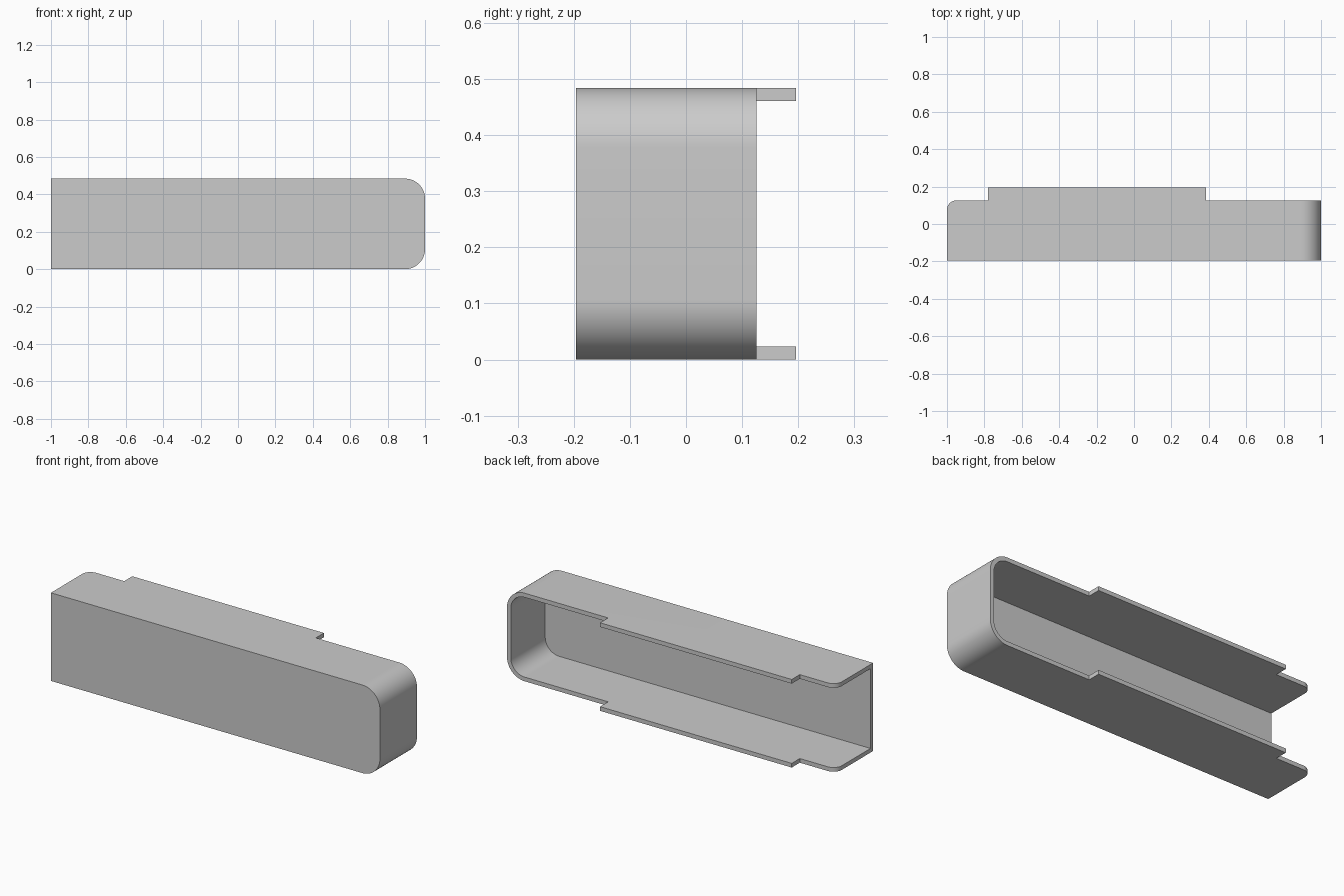
import bpy, bmesh
from math import radians, sin, cos
from mathutils import Vector

if "Cube" in bpy.data.objects:
    bpy.data.objects.remove(bpy.data.objects["Cube"])

HEIGHT, WALL, RADIUS = 0.484, 0.023, 0.107
FRONT, BACK, RIM = -0.196, 0.196, 0.126

grey = bpy.data.materials.new("light grey")
grey.use_nodes = True
grey.diffuse_color = (0.6, 0.6, 0.6, 1)
grey.node_tree.nodes["Principled BSDF"].inputs["Base Color"].default_value = grey.diffuse_color


def arc(cx, cy, r, start, end, steps=16):
    angles = [radians(start + (end - start) * i / steps) for i in range(steps + 1)]
    return [(cx + r * cos(a), cy + r * sin(a)) for a in angles]


def prism(name, outline, offset, direction):
    """Extrude a closed list of 3D points into a solid."""
    bm = bmesh.new()
    face = bm.faces.new([bm.verts.new(Vector(p) + Vector(offset)) for p in outline])
    moved = bmesh.ops.extrude_face_region(bm, geom=[face])["geom"]
    bmesh.ops.translate(bm, vec=direction, verts=[v for v in moved if isinstance(v, bmesh.types.BMVert)])
    bmesh.ops.recalc_face_normals(bm, faces=bm.faces)
    mesh = bpy.data.meshes.new(name)
    bm.to_mesh(mesh)
    bm.free()
    mesh.materials.append(grey)
    obj = bpy.data.objects.new(name, mesh)
    bpy.context.collection.objects.link(obj)
    return obj


def end_profile(inset, left):
    """Front outline with both right-hand corners rounded."""
    r = RADIUS - inset
    pts = [(left, inset)]
    pts += arc(1 - RADIUS, RADIUS, r, -90, 0)
    pts += arc(1 - RADIUS, HEIGHT - RADIUS, r, 0, 90)
    pts.append((left, HEIGHT - inset))
    return [(x, 0, z) for x, z in pts]


def combine(target, cutter, operation):
    mod = target.modifiers.new("cut", "BOOLEAN")
    mod.operation, mod.solver, mod.object = operation, "EXACT", cutter
    bpy.context.view_layer.objects.active = target
    bpy.ops.object.modifier_apply(modifier=mod.name)
    bpy.data.objects.remove(cutter)


# Outer body, trimmed and hollowed below
cover = prism("cover_shell", end_profile(0, -1.1), (0, FRONT, 0), (0, 0.6, 0))

# Plan outline: rounded rear left corner and the long rear tabs
corner = 0.05
plan = [(-1, -0.4), (1.2, -0.4), (1.2, RIM), (0.385, RIM), (0.385, BACK), (-0.78, BACK), (-0.78, RIM)]
plan += arc(-1 + corner, RIM - corner, corner, 90, 180)
trim = prism("plan_trim", [(x, y, 0) for x, y in plan], (0, 0, -0.2), (0, 0, 1))
combine(cover, trim, "INTERSECT")

# Cavity, open at the back and the left end
cavity = prism("cavity", end_profile(WALL, -1.3), (0, FRONT + WALL, 0), (0, 0.8, 0))
combine(cover, cavity, "DIFFERENCE")

# Smooth the rounded corners only
bpy.ops.object.select_all(action="DESELECT")
cover.select_set(True)
bpy.context.view_layer.objects.active = cover
bpy.ops.object.shade_smooth_by_angle(angle=radians(30))
